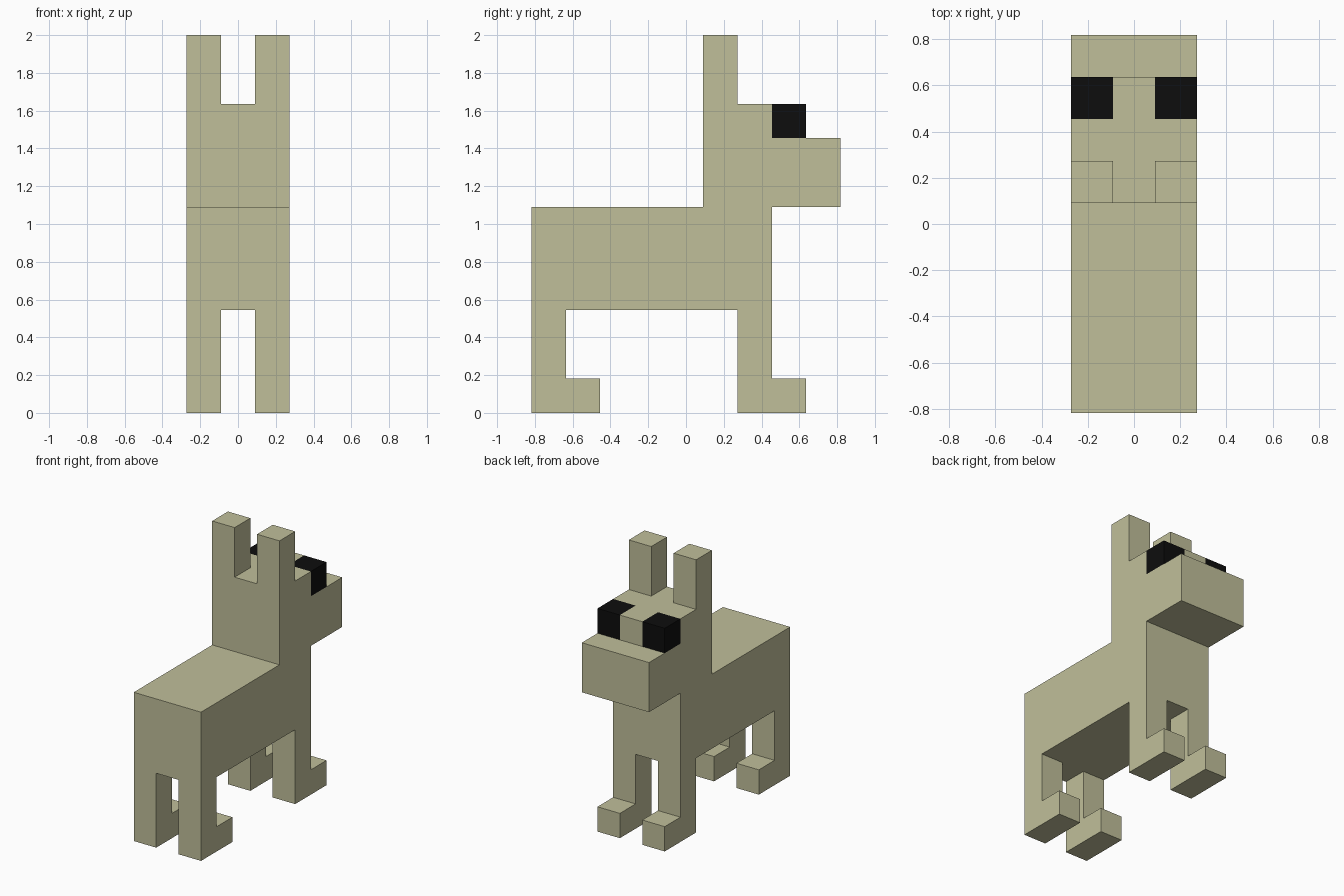
import bpy
import bmesh

U = 2 / 11  # one block of the model's grid

cube = bpy.data.objects.get("Cube")
if cube:
    bpy.data.objects.remove(cube, do_unlink=True)


def make_material(name, rgb):
    mat = bpy.data.materials.new(name)
    mat.use_nodes = True
    color = (*rgb, 1)
    mat.diffuse_color = color
    bsdf = next(n for n in mat.node_tree.nodes if n.type == 'BSDF_PRINCIPLED')
    bsdf.inputs["Base Color"].default_value = color
    return mat


coat = make_material("khaki_coat", (0.527, 0.521, 0.323))
black = make_material("black", (0.004, 0.004, 0.004))


def extrude_profile(name, profile, x0, x1, mat):
    """Extrude a side outline of (y, z) points from x0 to x1, all in blocks."""
    bm = bmesh.new()
    face = bm.faces.new([bm.verts.new((x0 * U, y * U, z * U)) for y, z in profile])
    side = bmesh.ops.extrude_face_region(bm, geom=[face])
    verts = [v for v in side["geom"] if isinstance(v, bmesh.types.BMVert)]
    bmesh.ops.translate(bm, verts=verts, vec=((x1 - x0) * U, 0, 0))
    bmesh.ops.recalc_face_normals(bm, faces=bm.faces)
    mesh = bpy.data.meshes.new(name)
    bm.to_mesh(mesh)
    bm.free()
    mesh.materials.append(mat)
    obj = bpy.data.objects.new(name, mesh)
    bpy.context.collection.objects.link(obj)
    return obj


def box(y0, y1, z0, z1):
    return [(y0, z0), (y1, z0), (y1, z1), (y0, z1)]


def leg(y):
    """L-shaped leg whose back edge is at y, with the foot toward +y."""
    return [(y, 0), (y + 2, 0), (y + 2, 1), (y + 1, 1), (y + 1, 3), (y, 3)]


# Torso, neck, head and snout share one outline; the eye sockets are left open
extrude_profile("torso_and_head",
                [(-4.5, 3), (2.5, 3), (2.5, 6), (4.5, 6), (4.5, 8),
                 (2.5, 8), (2.5, 9), (0.5, 9), (0.5, 6), (-4.5, 6)],
                -1.5, 1.5, coat)

# Forehead between the eyes
extrude_profile("forehead", box(2.5, 3.5, 8, 9), -0.5, 0.5, coat)

# Paired parts
for side, x0, x1 in (("left", 0.5, 1.5), ("right", -1.5, -0.5)):
    extrude_profile(f"{side}_eye", box(2.5, 3.5, 8, 9), x0, x1, black)
    extrude_profile(f"{side}_ear", box(0.5, 1.5, 9, 11), x0, x1, coat)
    extrude_profile(f"{side}_fore_leg", leg(1.5), x0, x1, coat)
    extrude_profile(f"{side}_hind_leg", leg(-4.5), x0, x1, coat)
